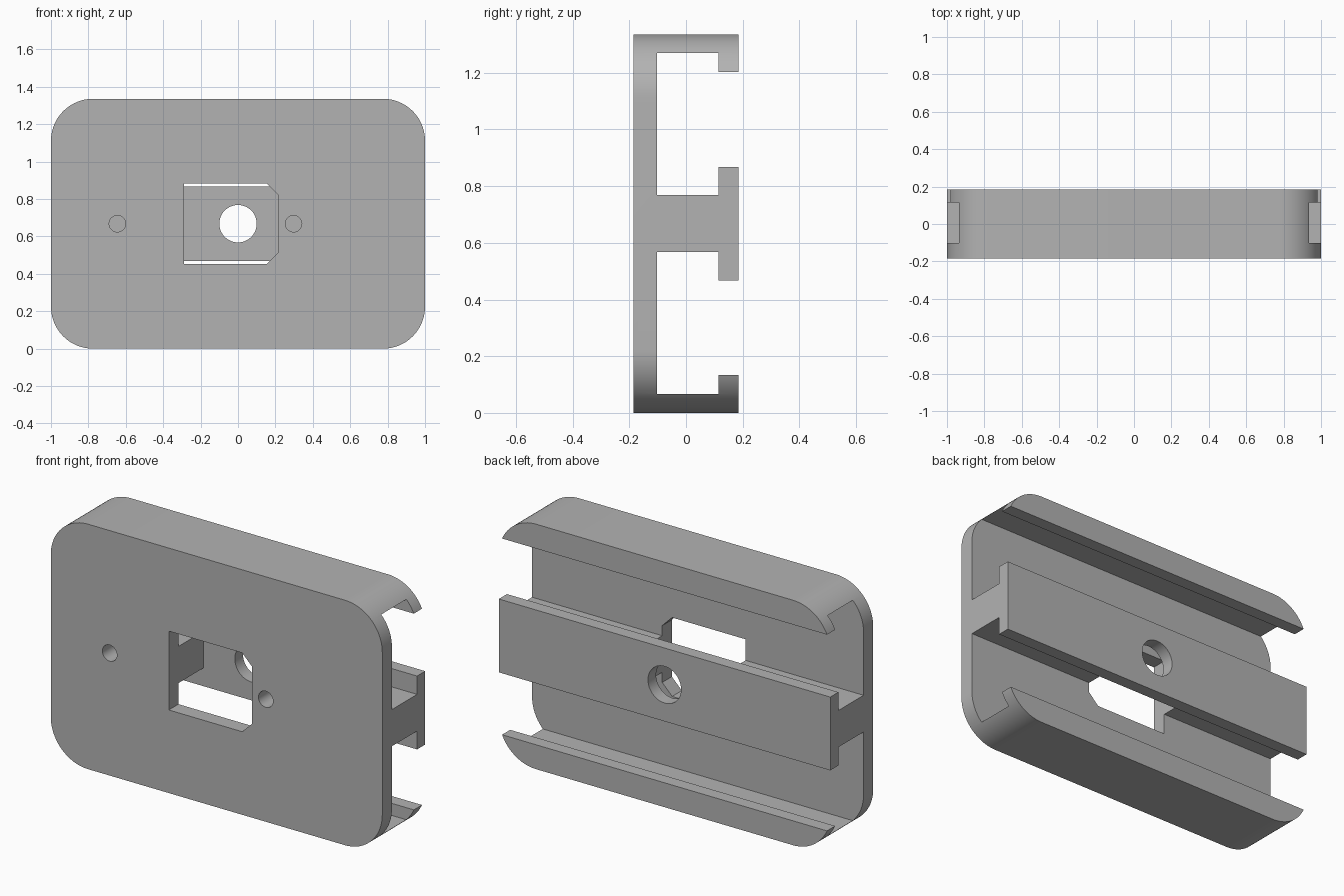
import bpy, bmesh, math
from mathutils import Vector

if "Cube" in bpy.data.objects:
    bpy.data.objects.remove(bpy.data.objects["Cube"], do_unlink=True)

HALF_DEPTH = 0.185
HEIGHT = 1.336
MID = HEIGHT / 2

grey = bpy.data.materials.new("plain grey")
grey.use_nodes = True
grey.diffuse_color = (0.45, 0.45, 0.45, 1)
grey.node_tree.nodes["Principled BSDF"].inputs["Base Color"].default_value = grey.diffuse_color


def prism(name, points, sweep):
    """Closed solid from a flat outline swept along a vector."""
    bm = bmesh.new()
    face = bm.faces.new([bm.verts.new(p) for p in points])
    moved = bmesh.ops.extrude_face_region(bm, geom=[face])["geom"]
    bmesh.ops.translate(bm, vec=Vector(sweep),
                        verts=[v for v in moved if isinstance(v, bmesh.types.BMVert)])
    bmesh.ops.recalc_face_normals(bm, faces=bm.faces)
    mesh = bpy.data.meshes.new(name)
    bm.to_mesh(mesh)
    bm.free()
    mesh.materials.append(grey)
    obj = bpy.data.objects.new(name, mesh)
    bpy.context.collection.objects.link(obj)
    return obj


def arc(cx, cz, y, radius, start, end, steps):
    angles = [start + (end - start) * i / steps for i in range(steps + 1)]
    return [(cx + radius * math.cos(a), y, cz + radius * math.sin(a)) for a in angles]


def round_cutter(name, x, radius, y0, y1):
    outline = arc(x, MID, y0, radius, 0, math.tau, 48)[:-1]
    return prism(name, outline, (0, y1 - y0, 0))


# Rounded solid body
R = 0.225
outline = []
for i, (sx, sz) in enumerate([(1, 1), (-1, 1), (-1, -1), (1, -1)]):
    outline += arc(sx * (1 - R), MID + sz * (MID - R), -HALF_DEPTH, R,
                   i * math.pi / 2, (i + 1) * math.pi / 2, 20)
body = prism("mounting_plate", outline, (0, 2 * HALF_DEPTH, 0))

cutters = []

# Two T-shaped channels along the back, mirrored about mid height
channel = [(-0.102, 0.1), (-0.102, 0.601), (0.115, 0.601), (0.115, 0.535),
           (0.3, 0.535), (0.3, 0.2), (0.115, 0.2), (0.115, 0.1)]
for side, name in ((1, "upper_channel"), (-1, "lower_channel")):
    cutters.append(prism(name, [(-1.2, y, MID + side * z) for y, z in channel], (2.4, 0, 0)))

# Front pocket with two clipped corners, reaching the rear flange
pocket = [(-0.288, -0.215), (0.155, -0.215), (0.215, -0.155),
          (0.215, 0.155), (0.155, 0.215), (-0.288, 0.215)]
cutters.append(prism("pocket", [(x, -0.3, MID + z) for x, z in pocket], (0, 0.415, 0)))

# Central hole through the flange, and two blind screw holes
cutters.append(round_cutter("centre_hole", 0, 0.1, 0.0, 0.3))
for x in (-0.645, 0.297):
    cutters.append(round_cutter("screw_hole", x, 0.044, -0.3, 0.04))

bpy.ops.object.select_all(action="DESELECT")
bpy.context.view_layer.objects.active = body
body.select_set(True)
for cutter in cutters:
    cutter.hide_render = True
    cut = body.modifiers.new("cut", "BOOLEAN")
    cut.operation = "DIFFERENCE"
    cut.solver = "EXACT"
    cut.object = cutter
    bpy.ops.object.modifier_apply(modifier=cut.name)
    bpy.data.objects.remove(cutter, do_unlink=True)

bpy.ops.object.shade_smooth_by_angle(angle=math.radians(30))
